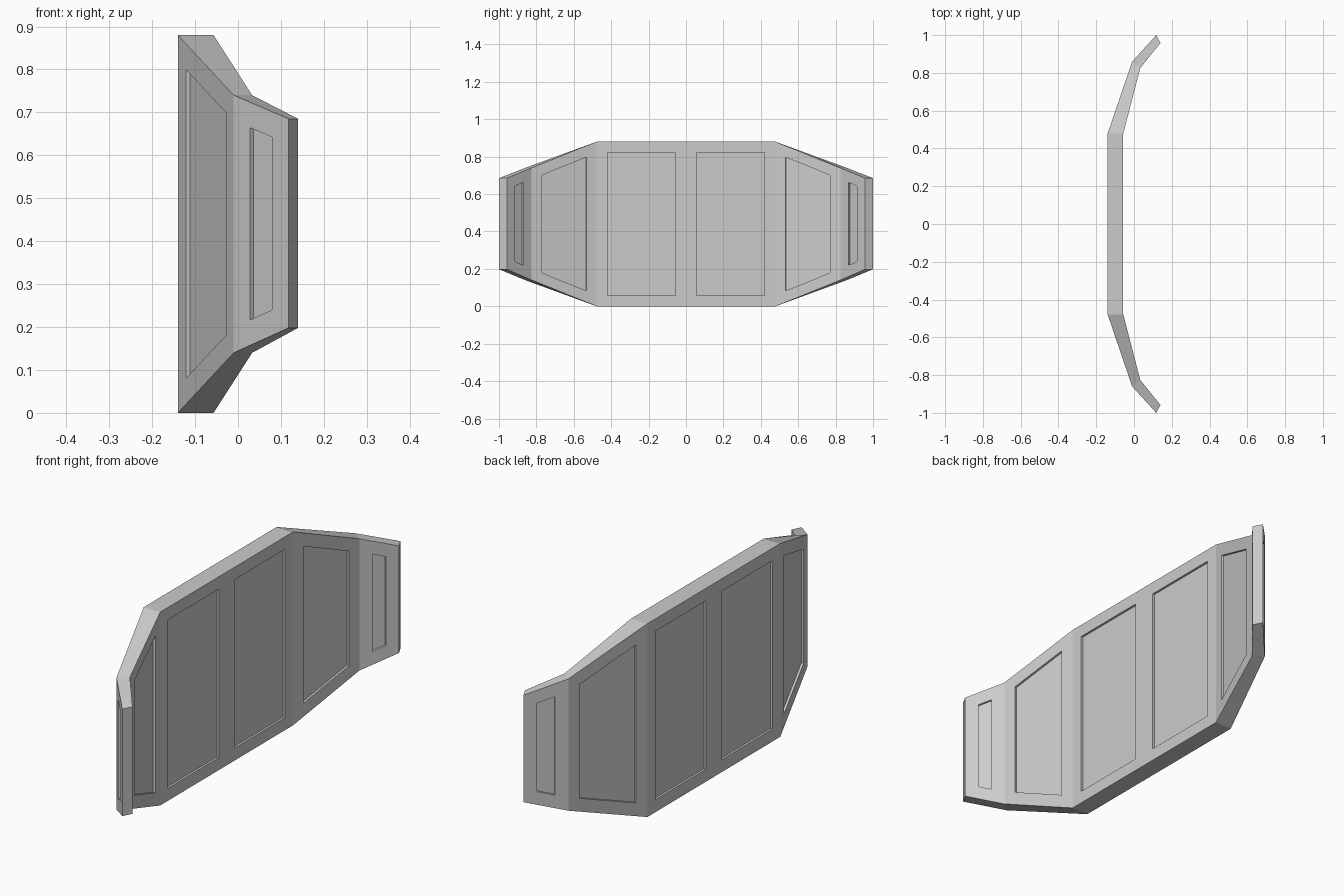
import bpy, bmesh

if "Cube" in bpy.data.objects:
    bpy.data.objects.remove(bpy.data.objects["Cube"])

# Half plan: outer (x, y), inner (x, y), bottom z, top z at each fold
HALF = [
    ((-0.14, 0.0), (-0.057, 0.0), 0.0, 0.88),
    ((-0.14, 0.478), (-0.057, 0.478), 0.0, 0.88),
    ((-0.01, 0.86), (0.033, 0.825), 0.14, 0.74),
    ((0.118, 1.0), (0.14, 0.958), 0.198, 0.685),
]
BORDER, DEPTH = 0.057, 0.01


def flip(station):
    (ox, oy), (ix, iy), low, high = station
    return (ox, -oy), (ix, -iy), low, high


stations = [flip(s) for s in HALF[:0:-1]] + HALF
bm = bmesh.new()

# Folded shell: a four-cornered ring at each fold
rings = []
for (ox, oy), (ix, iy), low, high in stations:
    corners = ((ox, oy, low), (ox, oy, high), (ix, iy, high), (ix, iy, low))
    rings.append([bm.verts.new(c) for c in corners])

panels = []
for a, b in zip(rings, rings[1:]):
    for i in range(4):
        j = (i + 1) % 4
        face = bm.faces.new((a[i], a[j], b[j], b[i]))
        if i in (0, 2):          # outer and inner wall faces
            panels.append(face)
bm.faces.new(rings[0])
bm.faces.new(rings[-1])
bmesh.ops.recalc_face_normals(bm, faces=bm.faces[:])

# Sunken panel on both sides of every section
bmesh.ops.inset_individual(bm, faces=panels, thickness=BORDER, use_even_offset=True)
bmesh.ops.inset_individual(bm, faces=panels, thickness=0.0, depth=-DEPTH)

mesh = bpy.data.meshes.new("folded_panel_wall")
bm.to_mesh(mesh)
bm.free()
wall = bpy.data.objects.new("folded_panel_wall", mesh)
bpy.context.collection.objects.link(wall)
